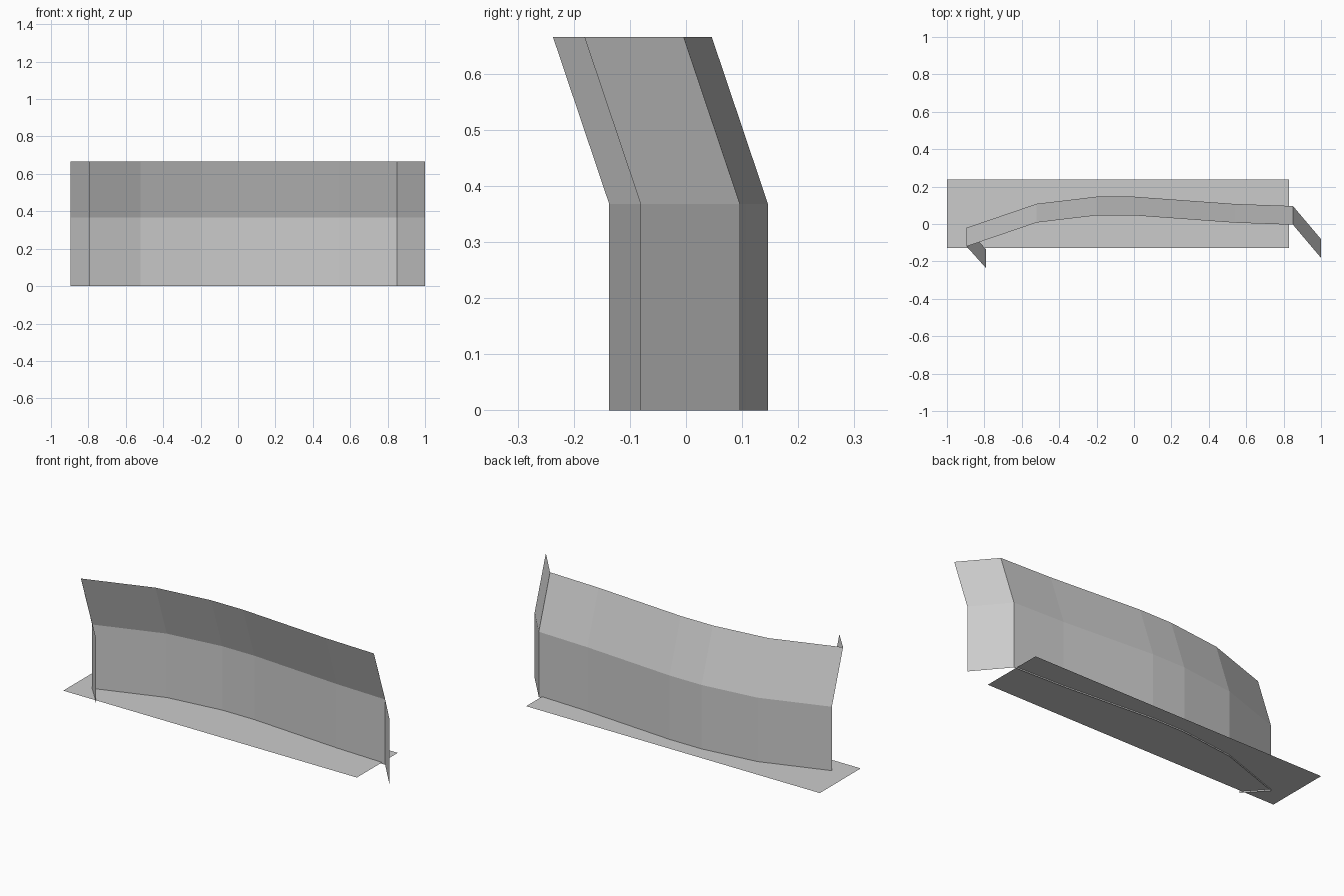
import bpy
import bmesh

cube = bpy.data.objects.get("Cube")
if cube:
    bpy.data.objects.remove(cube, do_unlink=True)

# One plain grey for every part
grey = bpy.data.materials.new("plain grey")
grey.use_nodes = True
grey.diffuse_color = (0.6, 0.6, 0.6, 1)
grey.node_tree.nodes["Principled BSDF"].inputs["Base Color"].default_value = (0.6, 0.6, 0.6, 1)

# Wall section as (forward lean, height): upright below, leaning forward above
SECTION = [(0, 0), (0, 0.368), (-0.1, 0.665)]


def finish(name, bm):
    """Turn a bmesh into a flat-shaded object in the shared grey."""
    mesh = bpy.data.meshes.new(name)
    bm.to_mesh(mesh)
    bm.free()
    mesh.materials.append(grey)
    obj = bpy.data.objects.new(name, mesh)
    bpy.context.collection.objects.link(obj)
    return obj


def folded_sheet(name, path):
    """Sweep the wall section along a ground path, as a sheet facing the front."""
    bm = bmesh.new()
    columns = [[bm.verts.new((x, y + lean, z)) for lean, z in SECTION] for x, y in path]
    for a, b in zip(columns, columns[1:]):
        for i in range(len(SECTION) - 1):
            bm.faces.new((a[i], b[i], b[i + 1], a[i + 1]))
    return finish(name, bm)


# Curved main wall and its two folded end wings
wall_path = [(-0.895, -0.02), (-0.52, 0.108), (-0.2, 0.146), (0, 0.146),
             (0.54, 0.107), (0.85, 0.096)]
folded_sheet("curved_wall", wall_path)
folded_sheet("right_wing", [(-0.79, -0.137), wall_path[0]])
folded_sheet("left_wing", [wall_path[-1], (1, -0.081)])

# Thin ground sheet, just above the foot of the wall
bm = bmesh.new()
corners = [(-1, -0.127), (0.83, -0.127), (0.83, 0.237), (-1, 0.237)]
bm.faces.new([bm.verts.new((x, y, 0.008)) for x, y in corners])
finish("ground_sheet", bm)
